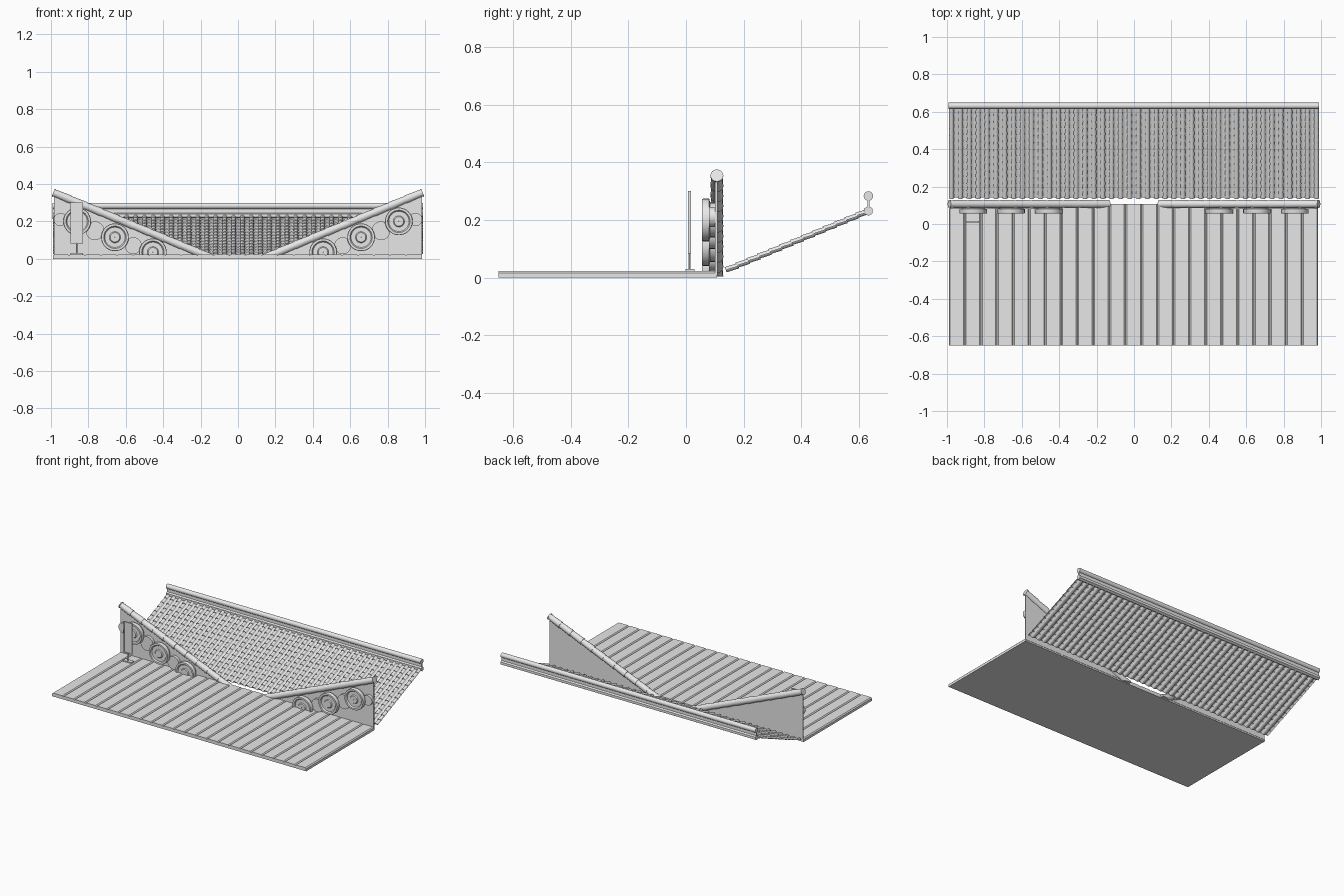
import bpy, bmesh, math
from mathutils import Matrix, Vector

cube = bpy.data.objects.get("Cube")
if cube:
    bpy.data.objects.remove(cube)

GREY = (0.8, 0.8, 0.8, 1)
mat = bpy.data.materials.new("stone_grey")
mat.use_nodes = True
mat.diffuse_color = GREY
mat.node_tree.nodes["Principled BSDF"].inputs["Base Color"].default_value = GREY


def finish(bm, name, smooth=False, floor=None):
    """Turn a bmesh into a named object, cutting off anything below the floor."""
    if floor is not None:
        cut = bmesh.ops.bisect_plane(bm, geom=bm.verts[:] + bm.edges[:] + bm.faces[:],
                                     plane_co=(0, 0, floor), plane_no=(0, 0, 1), clear_inner=True)
        rim = [e for e in cut["geom_cut"] if isinstance(e, bmesh.types.BMEdge)]
        bmesh.ops.holes_fill(bm, edges=rim)
    mesh = bpy.data.meshes.new(name)
    bm.to_mesh(mesh)
    bm.free()
    mesh.materials.append(mat)
    obj = bpy.data.objects.new(name, mesh)
    bpy.context.collection.objects.link(obj)
    if smooth:
        bpy.ops.object.select_all(action='DESELECT')
        obj.select_set(True)
        bpy.context.view_layer.objects.active = obj
        bpy.ops.object.shade_smooth_by_angle(angle=math.radians(35))
    return obj


def add_box(bm, lo, hi):
    lo, hi = Vector(lo), Vector(hi)
    m = Matrix.Translation((lo + hi) / 2) @ Matrix.Diagonal((*(hi - lo), 1))
    return bmesh.ops.create_cube(bm, size=1, matrix=m)["verts"]


def add_rod(bm, a, b, r1, r2, sides=16):
    a, b = Vector(a), Vector(b)
    turn = (b - a).to_track_quat('Z', 'Y').to_matrix().to_4x4()
    bmesh.ops.create_cone(bm, cap_ends=True, segments=sides, radius1=r1, radius2=r2,
                          depth=(b - a).length, matrix=Matrix.Translation((a + b) / 2) @ turn)


def add_prism(bm, outline, y0, y1):
    """Extrude an (x, z) outline along y."""
    face = bm.faces.new([bm.verts.new((x, y0, z)) for x, z in outline])
    new = bmesh.ops.extrude_face_region(bm, geom=[face])["geom"]
    bmesh.ops.translate(bm, vec=(0, y1 - y0, 0),
                        verts=[v for v in new if isinstance(v, bmesh.types.BMVert)])
    bmesh.ops.recalc_face_normals(bm, faces=bm.faces[:])


# Deck of long planks with chamfered top edges
LEFT, RIGHT, FRONT, BACK, TOP = -0.99, 0.985, -0.65, 0.107, 0.024
PLANKS = 23
step = (RIGHT - LEFT) / PLANKS
bm = bmesh.new()
for i in range(PLANKS):
    a, b, c = LEFT + i * step, LEFT + (i + 1) * step, 0.007
    add_prism(bm, [(a, 0), (b, 0), (b, TOP - c), (b - c, TOP), (a + c, TOP), (a, TOP - c)],
              FRONT, BACK)
finish(bm, "deck_planks")

# Triangular walls with shingled round copings and carved medallions
for side, name in ((-1, "right"), (1, "left")):
    bm = bmesh.new()
    add_prism(bm, [(side * 0.985, 0.01), (side * 0.985, 0.345), (side * 0.17, 0.01)], 0.1, 0.109)
    finish(bm, name + "_gable_wall")

    bm = bmesh.new()
    low, high = Vector((side * 0.135, 0.107, 0.002)), Vector((side * 0.982, 0.107, 0.352))
    PIECES = 10
    for i in range(PIECES):
        a, b = low.lerp(high, i / PIECES), low.lerp(high, (i + 1) / PIECES)
        add_rod(bm, a, b, 0.0225, 0.0195)
    end = (high - low).normalized() * 0.006
    add_rod(bm, high, high + end, 0.0225, 0.0225)
    finish(bm, name + "_coping", True, 0.004)

    # Round medallions: outer ring, dished face and hub turned around the y axis
    bm = bmesh.new()
    for x, z in ((0.86, 0.2), (0.658, 0.115), (0.455, 0.035)):
        profile = ((0.001, 0.057), (0.025, 0.057), (0.03, 0.063), (0.054, 0.063),
                   (0.06, 0.055), (0.072, 0.055), (0.074, 0.06), (0.074, 0.08),
                   (0.06, 0.084), (0.06, 0.102))
        verts = [bm.verts.new((side * x + r, y, z)) for r, y in profile]
        edges = [bm.edges.new(p) for p in zip(verts, verts[1:])]
        bmesh.ops.spin(bm, geom=verts + edges, cent=(side * x, 0, z), axis=(0, 1, 0),
                       angle=math.tau, steps=32, use_merge=True)
    bmesh.ops.recalc_face_normals(bm, faces=bm.faces[:])
    finish(bm, name + "_medallions", True, 0.02)

    # Lower rounded carving filling the spaces between them
    bm = bmesh.new()
    for x, z, r in ((0.95, 0.21, 0.035), (0.765, 0.15, 0.05), (0.56, 0.07, 0.045)):
        add_rod(bm, (side * x, 0.08, z), (side * x, 0.102, z), r, r, 24)
    finish(bm, name + "_carved_scrolls", True, 0.02)

# Sign board on a thin post
bm = bmesh.new()
add_box(bm, (-0.895, 0.009, 0.083), (-0.83, 0.015, 0.3))
for x in (-0.895, -0.835):
    add_box(bm, (x, 0.007, 0.083), (x + 0.005, 0.017, 0.3))
for z in (0.083, 0.295):
    add_box(bm, (-0.895, 0.007, z), (-0.83, 0.017, z + 0.005))
finish(bm, "sign_board")
bm = bmesh.new()
add_rod(bm, (-0.863, 0.012, TOP), (-0.863, 0.012, 0.09), 0.004, 0.004, 8)
add_box(bm, (-0.895, -0.002, TOP), (-0.83, 0.03, 0.03))
finish(bm, "sign_stand")

# Sloping roof of rows of hollow and covering tiles, each course overlapping the next
EAVE, CREST = Vector((0, 0.142, 0.016)), Vector((0, 0.632, 0.22))
along = (CREST - EAVE).normalized()
normal = Vector((0, -along.z, along.y))
ROWS, COURSES, ARC = 42, 13, 6
pitch = 2 / ROWS
length = (CREST - EAVE).length / COURSES


def add_tile(bm, x, course, half_width, height, base):
    """One curved tile; a negative height makes a hollow tile."""
    rings = []
    for t, lift, shrink in ((0, 0.004, 1), (1.1, 0, 0.86)):
        ring = []
        for k in range(ARC + 1):
            a = math.pi * k / ARC
            p = EAVE + along * length * (course + t)
            p += normal * (base + lift + height * math.sin(a))
            p.x = x - math.cos(a) * half_width * (shrink if height > 0 else 1)
            ring.append(bm.verts.new(p))
        rings.append(ring)
    for k in range(ARC):
        bm.faces.new((rings[0][k], rings[0][k + 1], rings[1][k + 1], rings[1][k]))
    bm.faces.new(rings[0][::-1]) if height > 0 else None


covers, pans = bmesh.new(), bmesh.new()
for row in range(ROWS):
    x = -1 + (row + 0.5) * pitch
    for course in range(COURSES):
        add_tile(covers, x, course, 0.0135, 0.011, 0.007)
        if row < ROWS - 1:
            add_tile(pans, x + pitch / 2, course, 0.0145, -0.009, 0.008)
finish(covers, "roof_cover_tiles", True)
finish(pans, "roof_hollow_tiles", True)

# Crest of the roof: beam, upright web and round bar
bm = bmesh.new()
add_rod(bm, (-0.992, 0.632, 0.231), (0.99, 0.632, 0.231), 0.017, 0.017, 6)
finish(bm, "crest_beam")
bm = bmesh.new()
add_box(bm, (-0.992, 0.628, 0.235), (0.988, 0.636, 0.275))
finish(bm, "crest_web")
bm = bmesh.new()
add_rod(bm, (-0.992, 0.632, 0.283), (0.988, 0.632, 0.283), 0.0165, 0.0165)
finish(bm, "crest_bar", True)
